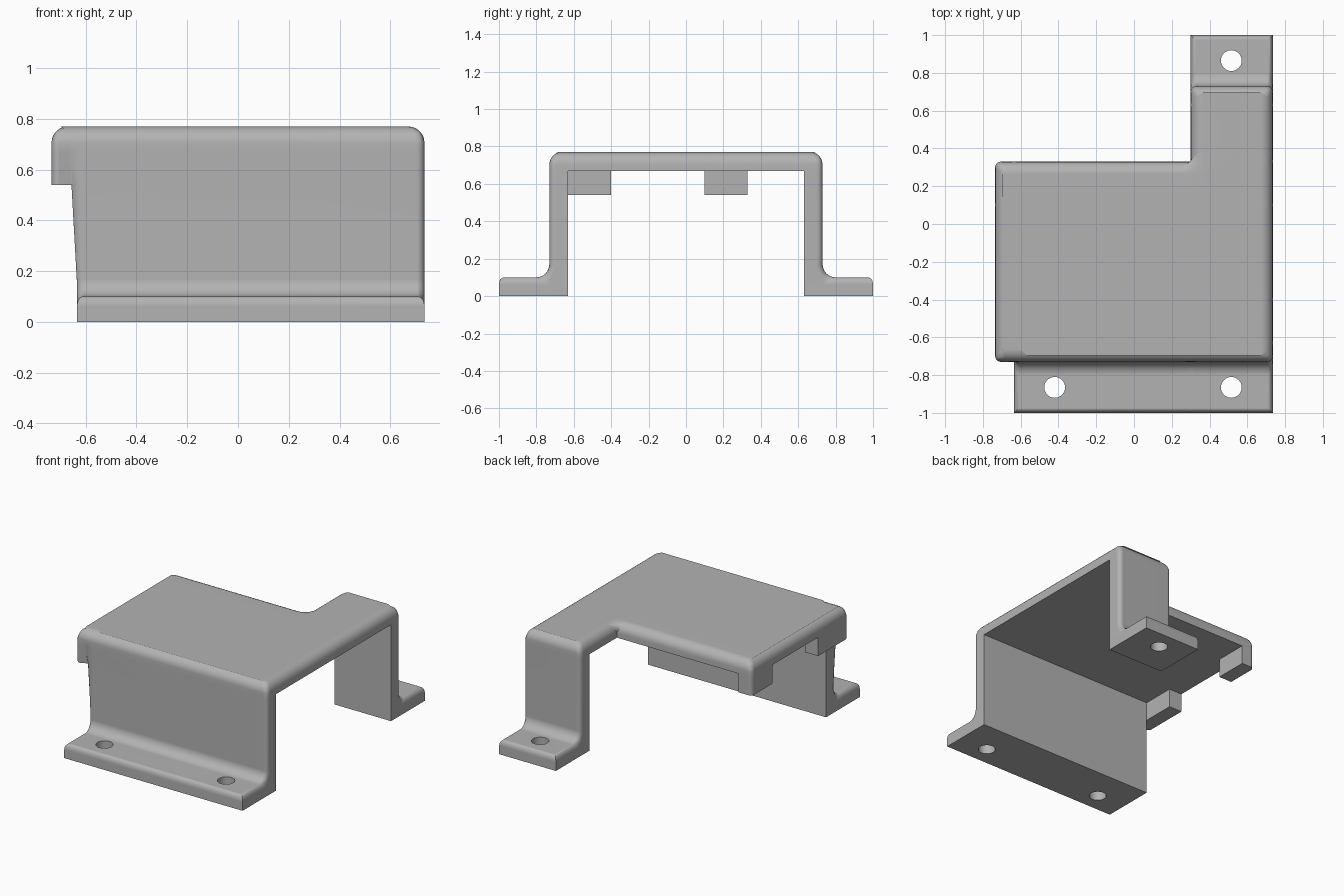
import bpy
import bmesh
from itertools import product

old = bpy.data.objects.get("Cube")
if old:
    bpy.data.objects.remove(old, do_unlink=True)

LEFT, INNER, ARM, RIGHT = -0.735, -0.635, 0.3, 0.735
WALL, IN, BACK, TOP = 0.73, 0.63, 0.33, 0.77
FOOT, LUG, UNDER = 0.1, 0.54, 0.67

# Solid blocks of the bracket: low corner, high corner
blocks = [
    ((LEFT, -WALL, UNDER), (RIGHT, BACK, TOP)),      # cover plate
    ((ARM, BACK, UNDER), (RIGHT, WALL, TOP)),        # rear arm
    ((INNER, -WALL, 0), (RIGHT, -IN, UNDER)),        # front wall
    ((INNER, -1, 0), (RIGHT, -WALL, FOOT)),          # front foot
    ((ARM, IN, 0), (RIGHT, WALL, UNDER)),            # rear leg
    ((ARM, WALL, 0), (RIGHT, 1, FOOT)),              # rear foot
    ((LEFT, -WALL, LUG), (INNER, -0.4, UNDER)),      # front lug
    ((LEFT, 0.1, LUG), (INNER, BACK, UNDER)),        # rear lug
]


def same(a, b):
    return abs(a - b) < 1e-4


def fuse(bm, boxes):
    """Join touching boxes into one clean outer skin."""
    cuts = [sorted({p[a] for box in boxes for p in box}) for a in range(3)]

    def filled(cell):
        if any(c < 0 or c >= len(k) - 1 for c, k in zip(cell, cuts)):
            return False
        mid = [(k[c] + k[c + 1]) / 2 for c, k in zip(cell, cuts)]
        return any(all(l < m < h for l, m, h in zip(lo, mid, hi)) for lo, hi in boxes)

    verts = {}

    def vert(key):
        if key not in verts:
            verts[key] = bm.verts.new([k[i] for k, i in zip(cuts, key)])
        return verts[key]

    for cell in product(*(range(len(k) - 1) for k in cuts)):
        if not filled(cell):
            continue
        for axis, side in product(range(3), (0, 1)):
            near = list(cell)
            near[axis] += 2 * side - 1
            if filled(near):
                continue
            u, v = (axis + 1) % 3, (axis + 2) % 3
            ring = []
            for du, dv in ((0, 0), (1, 0), (1, 1), (0, 1)):
                key = list(cell)
                key[axis] += side
                key[u] += du
                key[v] += dv
                ring.append(vert(tuple(key)))
            bm.faces.new(ring if side else ring[::-1])
    bmesh.ops.dissolve_limit(bm, angle_limit=0.01, verts=bm.verts, edges=bm.edges)
    bm.normal_update()


def radius(edge):
    """Rounding radius of an edge, chosen by where it runs."""
    a, b = (v.co for v in edge.verts)
    if same(a.z, b.z):
        if same(a.z, TOP):
            return 0.065 if edge.is_convex else 0
        if same(a.z, FOOT):
            return 0.025 if edge.is_convex else 0.07
        return 0
    outer = same(abs(a.y), WALL) or (same(a.x, LEFT) and same(a.y, BACK))
    upper = min(a.z, b.z) > FOOT - 0.01
    return 0.03 if outer and upper and edge.is_convex else 0


# Bracket body with weighted edge rounding
bm = bmesh.new()
fuse(bm, blocks)
WIDTH = 0.07
weight = bm.edges.layers.float.new("bevel_weight_edge")
for e in bm.edges:
    e[weight] = radius(e) / WIDTH
mesh = bpy.data.meshes.new("bracket")
bm.to_mesh(mesh)
bm.free()
bracket = bpy.data.objects.new("bracket", mesh)
bpy.context.collection.objects.link(bracket)

# Plain grey material
grey = bpy.data.materials.new("plain grey")
grey.use_nodes = True
colour = (0.45, 0.45, 0.45, 1)
grey.diffuse_color = colour
grey.node_tree.nodes["Principled BSDF"].inputs["Base Color"].default_value = colour
mesh.materials.append(grey)

bevel = bracket.modifiers.new("rounding", "BEVEL")
bevel.limit_method = "WEIGHT"
bevel.width = WIDTH
bevel.segments = 6
bevel.use_clamp_overlap = False

# Screw holes through the feet
cutters = []
for x, y in ((-0.42, -0.865), (0.515, -0.865), (0.515, 0.865)):
    bpy.ops.mesh.primitive_cylinder_add(vertices=40, radius=0.055, depth=0.4, location=(x, y, 0.05))
    cutter = bpy.context.object
    cutter.name = "screw_hole_cutter"
    cutter.hide_render = True
    cutter.data.materials.append(grey)
    cut = bracket.modifiers.new("screw_hole", "BOOLEAN")
    cut.operation = "DIFFERENCE"
    cut.solver = "EXACT"
    cut.object = cutter
    cutters.append(cutter)

# Apply the modifiers, drop the cutters and shade
bpy.ops.object.select_all(action="DESELECT")
bracket.select_set(True)
bpy.context.view_layer.objects.active = bracket
for name in [m.name for m in bracket.modifiers]:
    bpy.ops.object.modifier_apply(modifier=name)
for cutter in cutters:
    bpy.data.objects.remove(cutter, do_unlink=True)
bpy.ops.object.shade_smooth_by_angle(angle=0.6)
normals = bracket.modifiers.new("flat_face_normals", "WEIGHTED_NORMAL")
normals.keep_sharp = True
